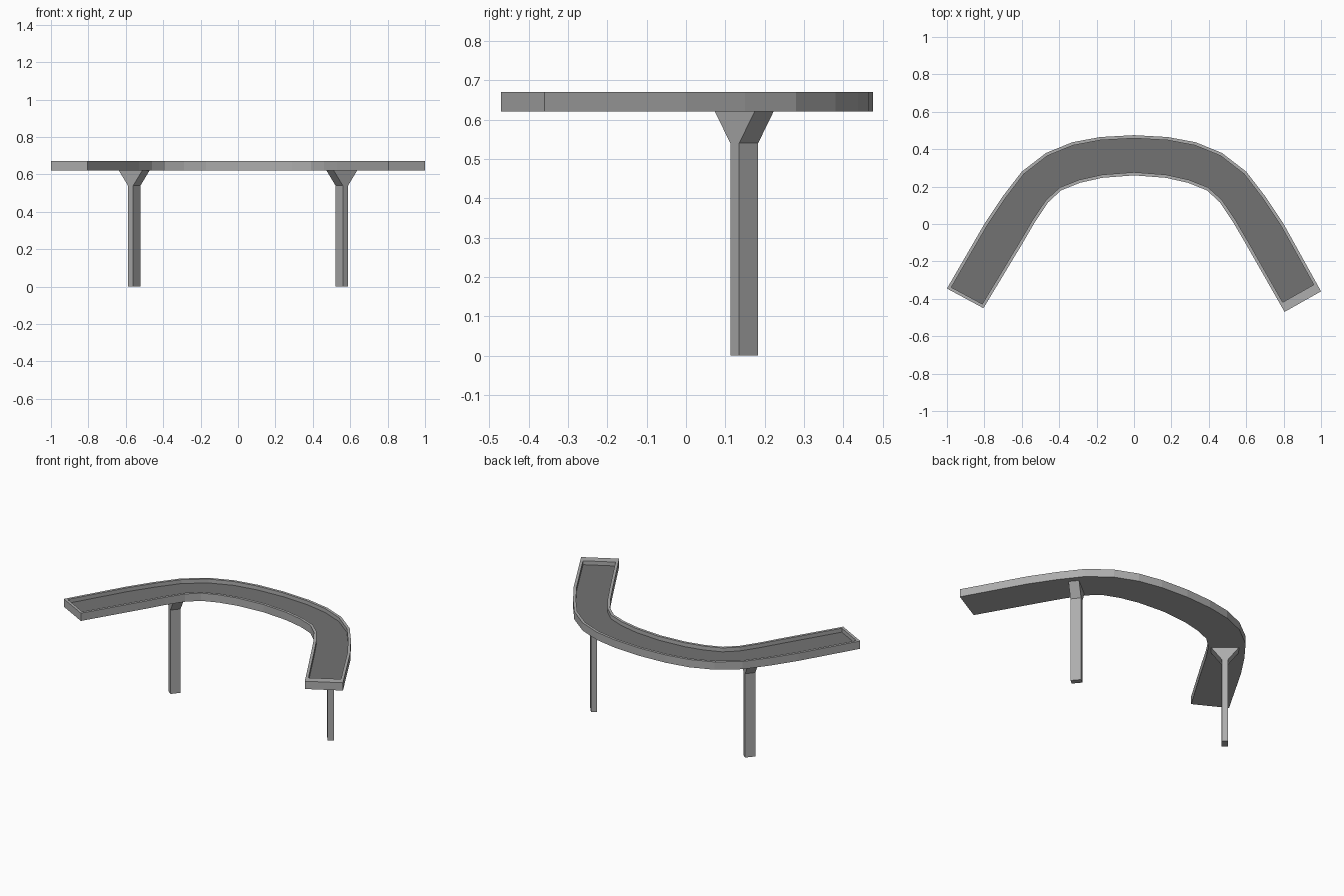
import bpy, bmesh, math
from mathutils import Vector

cube = bpy.data.objects.get("Cube")
if cube:
    bpy.data.objects.remove(cube, do_unlink=True)


def material(name, value):
    m = bpy.data.materials.new(name)
    m.use_nodes = True
    colour = (value, value, value, 1)
    m.diffuse_color = colour
    m.node_tree.nodes["Principled BSDF"].inputs["Base Color"].default_value = colour
    return m


concrete = material("light concrete", 0.42)
asphalt = material("dark asphalt", 0.17)


def finish(name, bm, mats):
    bmesh.ops.recalc_face_normals(bm, faces=bm.faces)
    mesh = bpy.data.meshes.new(name)
    bm.to_mesh(mesh)
    bm.free()
    for m in mats:
        mesh.materials.append(m)
    ob = bpy.data.objects.new(name, mesh)
    bpy.context.collection.objects.link(ob)
    return ob


# Plan of one half of the road: outer and inner edge, from the middle to the end
OUTER = [(0, .475), (.18, .465), (.33, .437), (.47, .38), (.60, .28), (.70, .15), (.80, 0), (.99, -.335)]
INNER = [(0, .26), (.17, .247), (.29, .22), (.39, .18), (.46, .115), (.53, .01), (.60, -.11), (.795, -.445)]
BOTTOM, FLOOR, TOP = .62, .645, .67
RIM = .017


def whole(half):
    pts = [Vector(p) for p in half]
    return [Vector((-p.x, p.y)) for p in reversed(pts[1:])] + pts


outer, inner = whole(OUTER), whole(INNER)
outer[0], inner[0] = Vector((-1, -.345)), Vector((-.805, -.45))
outer[-1], inner[-1] = Vector((1, -.36)), Vector((.805, -.47))


# Road deck: a swept trough with rims along both sides and closed ends
def slide(pts, start, end):
    """Pull both ends of an edge line back by the cap thickness."""
    out = [p.copy() for p in pts]
    out[0] += (pts[1] - pts[0]).normalized() * start
    out[-1] += (pts[-2] - pts[-1]).normalized() * end
    return out


bm = bmesh.new()
across = [(i - o).normalized() * RIM for o, i in zip(outer, inner)]
rim_o = slide([o + a for o, a in zip(outer, across)], .017, .05)
rim_i = slide([i - a for i, a in zip(inner, across)], .017, .05)


def line(pts, z):
    return [bm.verts.new((p.x, p.y, z)) for p in pts]


ring = [line(outer, BOTTOM), line(outer, TOP), line(rim_o, TOP), line(rim_o, FLOOR),
        line(rim_i, FLOOR), line(rim_i, TOP), line(inner, TOP), line(inner, BOTTOM)]
for k, a in enumerate(ring):
    b = ring[(k + 1) % len(ring)]
    for j in range(len(a) - 1):
        f = bm.faces.new((a[j], a[j + 1], b[j + 1], b[j]))
        f.material_index = 1 if k == 3 else 0
for e in (0, -1):
    ob, ot, rt, rf, sf, st, it, ib = [r[e] for r in ring]
    bm.faces.new((ob, ot, it, ib))
    bm.faces.new((ot, rt, st, it))
    bm.faces.new((rt, rf, sf, st))
finish("road_deck", bm, [concrete, asphalt])


# Pillars: thin posts, flaring across the road under the deck
def pillar(name, side):
    bm = bmesh.new()
    u = Vector((math.cos(math.radians(39)), math.sin(math.radians(39))))
    v = Vector((-u.y, u.x))
    loops = []
    for z, w in ((0, .036), (.54, .036), (BOTTOM, .16)):
        loop = []
        for a, b in ((-1, -1), (1, -1), (1, 1), (-1, 1)):
            p = Vector((.555, .148)) + u * a * w / 2 + v * b * .031
            loop.append(bm.verts.new((side * p.x, p.y, z)))
        loops.append(loop)
    for lo, hi in zip(loops, loops[1:]):
        for j in range(4):
            n = (j + 1) % 4
            bm.faces.new((lo[j], lo[n], hi[n], hi[j]))
    bm.faces.new(loops[0])
    bm.faces.new(loops[-1])
    finish(name, bm, [concrete])


pillar("left_pillar", 1)
pillar("right_pillar", -1)
